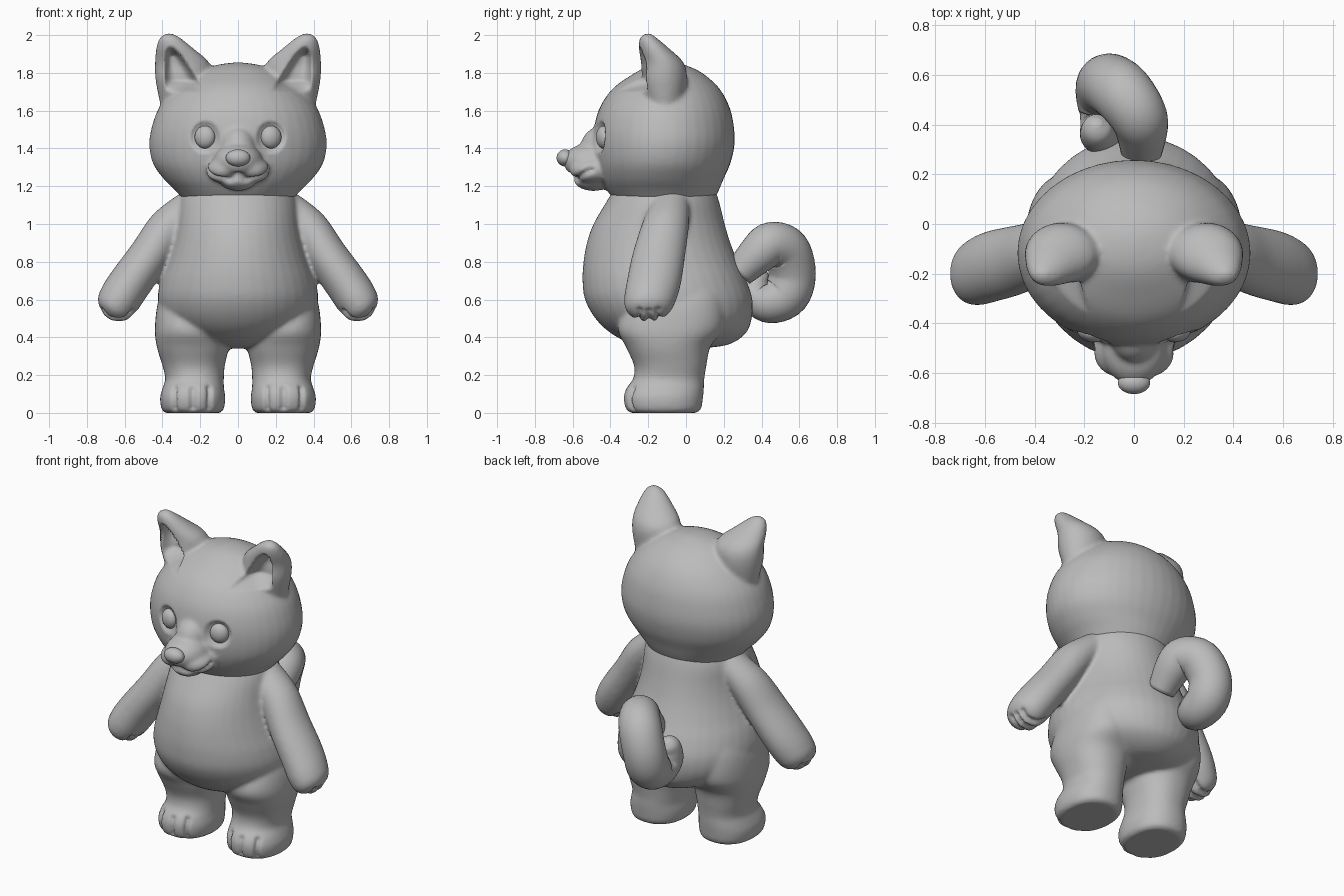
import bpy, bmesh, math
from mathutils import Vector, Matrix
from mathutils.bvhtree import BVHTree
from mathutils.kdtree import KDTree

if "Cube" in bpy.data.objects:
    bpy.data.objects.remove(bpy.data.objects["Cube"])

grey = bpy.data.materials.new("soft_grey")
grey.diffuse_color = (0.5, 0.5, 0.5, 1)
grey.use_nodes = True
grey.node_tree.nodes["Principled BSDF"].inputs["Base Color"].default_value = grey.diffuse_color


def spline(rows, steps=5):
    """Catmull-Rom through rows of numbers."""
    out = []
    for i in range(len(rows) - 1):
        a, b, c, d = (rows[max(0, min(len(rows) - 1, i + k))] for k in (-1, 0, 1, 2))
        for s in range(steps):
            t = s / steps
            out.append([0.5 * (2 * q + (r - p) * t + (2 * p - 5 * q + 4 * r - u) * t * t
                               + (3 * q - p - 3 * r + u) * t ** 3)
                        for p, q, r, u in zip(a, b, c, d)])
    return out + [list(rows[-1])]


def loft(bm, rings, u_dirs, v_dirs, power=2.0, n=40):
    """Skin closed (super)ellipse rings of (x, y, z, ru, rv)."""
    loops = []
    for (x, y, z, ru, rv), u, v in zip(rings, u_dirs, v_dirs):
        loop = []
        for k in range(n):
            c, s = math.cos(math.tau * k / n), math.sin(math.tau * k / n)
            c = math.copysign(abs(c) ** (2 / power), c)
            s = math.copysign(abs(s) ** (2 / power), s)
            loop.append(bm.verts.new(Vector((x, y, z)) + u * (c * ru) + v * (s * rv)))
        loops.append(loop)
    faces = [bm.faces.new(loops[0]), bm.faces.new(loops[-1][::-1])]
    for a, b in zip(loops, loops[1:]):
        for k in range(n):
            j = (k + 1) % n
            faces.append(bm.faces.new((a[k], b[k], b[j], a[j])))
    bmesh.ops.recalc_face_normals(bm, faces=faces)


def stack(bm, rows, side=1, tilt=0.0, power=2.0):
    """Stack of level or tilted rings (x, y, z, rx, ry), mirrored by side."""
    rings = [[r[0] * side] + r[1:] for r in spline(rows)]
    u = Vector((math.cos(tilt) * side, 0, math.sin(tilt)))
    loft(bm, rings, [u] * len(rings), [Vector((0, 1, 0))] * len(rings), power)


def levels(rows):
    """(z, x, rx, y_front, y_back) -> ring rows."""
    return [(x, (f + b) / 2, z, rx, (b - f) / 2) for z, x, rx, f, b in rows]


def tube(bm, rows, n=24):
    """Round tube along (x, y, z, r)."""
    pts = spline(rows)
    pos = [Vector(p[:3]) for p in pts]
    us, vs, u = [], [], None
    for i in range(len(pos)):
        t = (pos[min(i + 1, len(pos) - 1)] - pos[max(i - 1, 0)]).normalized()
        ref = u if u else t.orthogonal()
        u = (ref - t * ref.dot(t)).normalized()
        us.append(u)
        vs.append(t.cross(u))
    loft(bm, [p + [p[3]] for p in pts], us, vs, n=n)


def ball(bm, center, radii, turn=0.0):
    m = (Matrix.Translation(center) @ Matrix.Rotation(turn, 4, 'Z')
         @ Matrix.Diagonal((*radii, 1)))
    bmesh.ops.create_uvsphere(bm, u_segments=32, v_segments=20, radius=1, matrix=m)


def finish(name, bm):
    me = bpy.data.meshes.new(name)
    bm.to_mesh(me)
    bm.free()
    me.materials.clear()
    me.materials.append(grey)
    for p in me.polygons:
        p.use_smooth, p.material_index = True, 0
    ob = bpy.data.objects.new(name, me)
    bpy.context.collection.objects.link(ob)
    return ob


def fuse(name, bm, voxel, smooth):
    """Merge overlapping volumes into one softened skin, returned as a bmesh."""
    ob = finish(name, bm)
    m = ob.modifiers.new("merge", 'REMESH')
    m.mode, m.voxel_size = 'VOXEL', voxel
    m = ob.modifiers.new("soften", 'SMOOTH')
    m.factor, m.iterations = 0.5, smooth
    deps = bpy.context.evaluated_depsgraph_get()
    merged = bmesh.new()
    merged.from_object(ob, deps)
    bpy.data.objects.remove(ob)
    merged.normal_update()
    return merged


def crease(bm, paths, depth=.02, width=.015):
    """Press soft grooves into the skin along paths."""
    bvh = BVHTree.FromBMesh(bm)
    pts = [bvh.find_nearest(Vector(p))[0] for path in paths for p in spline(path, 8)]
    kd = KDTree(len(pts))
    for i, p in enumerate(pts):
        kd.insert(p, i)
    kd.balance()
    moves = []
    for v in bm.verts:
        d = kd.find(v.co)[2]
        if d < 3 * width:
            moves.append((v, v.normal * depth * math.exp(-(d / width) ** 2)))
    for v, off in moves:
        v.co -= off


# Head: skull, muzzle, ears
head = bmesh.new()
stack(head, levels([
    (1.855, 0, .02, -.12, -.06), (1.84, 0, .12, -.19, .0), (1.80, 0, .22, -.27, .085),
    (1.72, 0, .33, -.385, .175), (1.62, 0, .415, -.455, .23), (1.52, 0, .455, -.485, .253),
    (1.42, 0, .47, -.49, .257), (1.32, 0, .45, -.48, .235), (1.24, 0, .395, -.455, .20),
    (1.18, 0, .335, -.42, .175), (1.13, 0, .29, -.38, .15)]))
ball(head, (0, -.44, 1.40), (.10, .12, .12))      # bridge
ball(head, (0, -.50, 1.33), (.13, .15, .10))      # snout
ball(head, (0, -.49, 1.235), (.10, .105, .06))    # jaw
for s in (1, -1):
    ball(head, (s * .07, -.49, 1.285), (.10, .125, .07))   # lip
    stack(head, [(.27, -.11, 1.58, .13, .09), (.29, -.12, 1.75, .145, .125),
                 (.295, -.125, 1.85, .145, .115), (.335, -.17, 1.93, .098, .08),
                 (.36, -.2, 1.985, .055, .045), (.365, -.2, 2.01, .015, .012)], s)
head = fuse("head", head, .012, 8)
mouth = [(.05, -.588, 1.232), (.11, -.578, 1.235), (.15, -.548, 1.262), (.172, -.50, 1.29)]
crease(head, [[(-x, y, z) for x, y, z in mouth[::-1]] + [(0, -.61, 1.258)] + mouth])
for v in head.verts:
    x, y, z = abs(v.co.x), v.co.y, v.co.z
    # ear hollow: leaning, tapering dish on the front of each ear
    t = (z - 1.70) / .24
    if 0 < t < 1 and y < -.13 and v.normal.y < -.15:
        d = abs(x - (.28 + .08 * t)) / (.105 * (1 - t) ** .6 + .001)
        if d < 1:
            v.co.y += .10 * (1 - d ** 3) * min(1, 4 * t, 5 * (1 - t))
    # shallow eye socket
    d = ((x - .175) / .078) ** 2 + ((z - 1.46) / .085) ** 2
    if d < 1 and y < -.3:
        v.co.y += .03 * (1 - d * d)
finish("head", head)

# Body: torso, arms, legs
body = bmesh.new()
stack(body, levels([
    (1.22, 0, .27, -.36, .14), (1.12, 0, .31, -.42, .175), (1.0, 0, .325, -.49, .205),
    (.9, 0, .345, -.525, .235), (.8, 0, .375, -.543, .275), (.7, 0, .41, -.548, .32),
    (.6, 0, .425, -.535, .352), (.5, 0, .40, -.48, .348), (.42, 0, .32, -.395, .315),
    (.36, 0, .18, -.27, .22), (.34, 0, .02, -.1, .05)]))
grooves = []
for s in (1, -1):
    stack(body, [(.22, -.08, 1.12, .09, .10), (.36, -.11, .99, .108, .125),
                 (.47, -.145, .83, .11, .14), (.57, -.17, .69, .114, .144),
                 (.63, -.19, .60, .112, .137), (.668, -.2, .542, .092, .112),
                 (.692, -.2, .503, .03, .04)], s, math.radians(36))
    stack(body, levels([
        (0, .24, .145, -.29, .055), (.02, .24, .165, -.32, .08), (.08, .24, .173, -.332, .09),
        (.13, .237, .163, -.318, .095), (.18, .23, .155, -.28, .097), (.25, .235, .165, -.275, .108),
        (.35, .24, .19, -.318, .13), (.45, .25, .19, -.36, .2), (.6, .25, .17, -.3, .2),
        (.75, .25, .1, -.2, .15)]), s, power=2.25)
    # finger and toe creases
    for y in (-.25, -.195, -.14):
        grooves.append([(s * x, y, z) for x, z in
                        ((.735, .53), (.69, .495), (.63, .50), (.58, .55))])
    for x, y in ((.155, -.30), (.24, -.335), (.335, -.295)):
        grooves.append([(s * x, y + .01, .02), (s * x, y, .07), (s * x, y + .015, .13)])
body = fuse("body", body, .012, 8)
crease(body, grooves)
finish("body", body)

# Curled tail
tail = bmesh.new()
tube(tail, [(.03, .28, .74, .08), (.03, .385, .845, .107), (.01, .45, .893, .117),
            (-.05, .53, .86, .125), (-.1, .562, .74, .125), (-.11, .53, .63, .125),
            (-.11, .44, .587, .112), (-.13, .37, .62, .09), (-.145, .37, .69, .073),
            (-.15, .395, .74, .055), (-.15, .41, .765, .02)], n=32)
finish("tail", tail)

# Nose and eyes
nose = bmesh.new()
ball(nose, (0, -.64, 1.35), (.065, .045, .045))
finish("nose", nose)
for s, label in ((1, "right"), (-1, "left")):
    eye = bmesh.new()
    ball(eye, (s * .175, -.435, 1.46), (.056, .04, .06), s * .32)
    finish(label + "_eye", eye)
